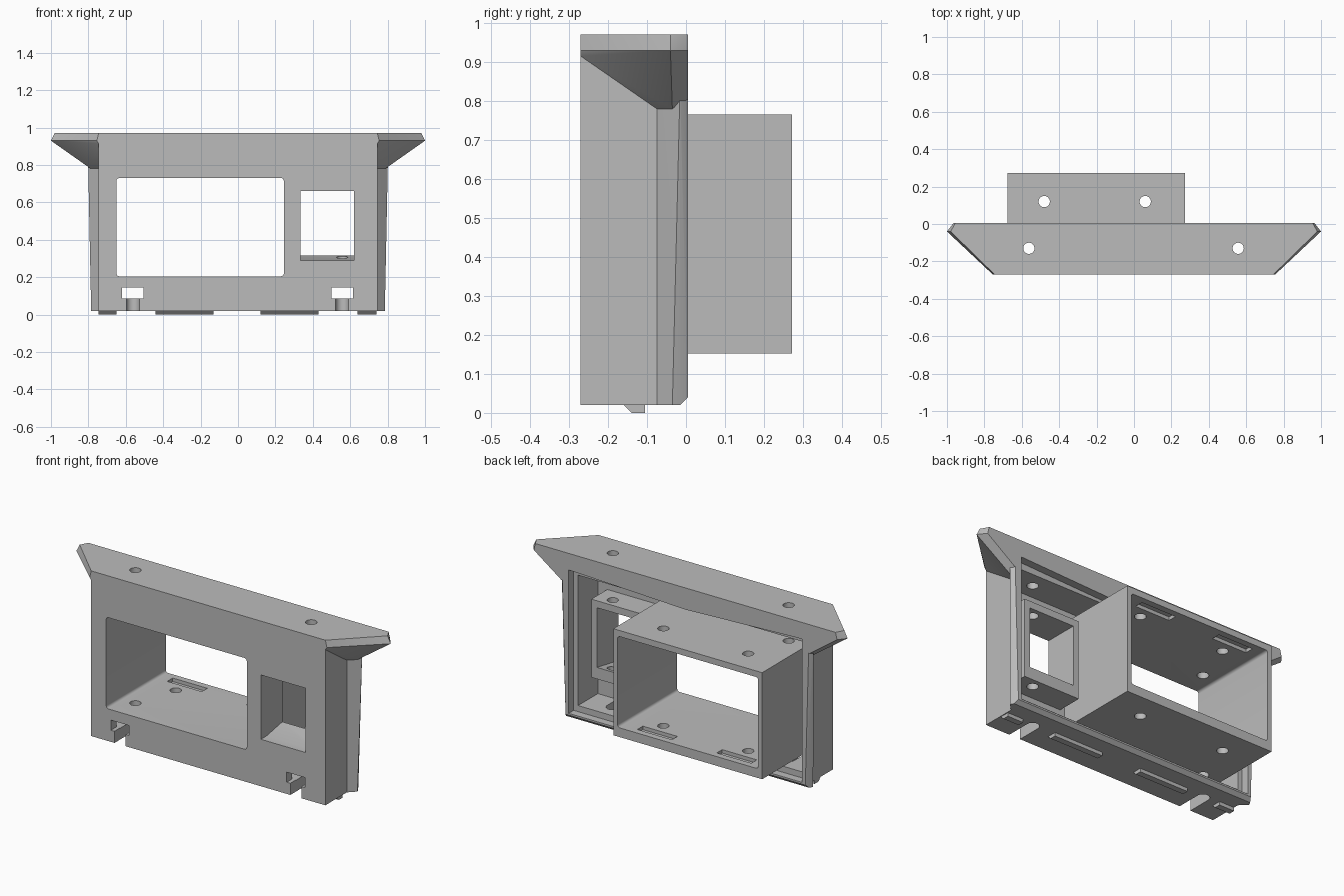
import bpy
import bmesh
from mathutils import Matrix, Vector

default_cube = bpy.data.objects.get("Cube")
if default_cube:
    bpy.data.objects.remove(default_cube, do_unlink=True)

grey = bpy.data.materials.new("plain grey")
grey.use_nodes = True
grey.diffuse_color = (0.5, 0.5, 0.5, 1)
grey.node_tree.nodes["Principled BSDF"].inputs["Base Color"].default_value = grey.diffuse_color


def finish(name, bm):
    bmesh.ops.recalc_face_normals(bm, faces=bm.faces)
    mesh = bpy.data.meshes.new(name)
    bm.to_mesh(mesh)
    bm.free()
    mesh.materials.append(grey)
    obj = bpy.data.objects.new(name, mesh)
    bpy.context.collection.objects.link(obj)
    return obj


def hull(name, points):
    bm = bmesh.new()
    for point in points:
        bm.verts.new(point)
    result = bmesh.ops.convex_hull(bm, input=bm.verts)
    spare = [v for v in bm.verts if not v.link_faces]
    bmesh.ops.delete(bm, geom=spare, context="VERTS")
    bmesh.ops.dissolve_limit(bm, angle_limit=0.01, verts=bm.verts, edges=bm.edges)
    return finish(name, bm)


def block(name, xs, ys, zs, rounding=0):
    bm = bmesh.new()
    bmesh.ops.create_cube(bm, size=1)
    low, high = (Vector(corner) for corner in zip(xs, ys, zs))
    for v in bm.verts:
        v.co = (low + high) / 2 + v.co * (high - low)
    if rounding:
        along_y = [e for e in bm.edges if abs(e.verts[0].co.y - e.verts[1].co.y) > rounding]
        bmesh.ops.bevel(bm, geom=along_y, offset=rounding, segments=4, profile=0.5, affect="EDGES")
    return finish(name, bm)


def hole(name, x, y, low, high, radius=0.03):
    bm = bmesh.new()
    bmesh.ops.create_cone(bm, cap_ends=True, segments=32, radius1=radius, radius2=radius,
                          depth=high - low, matrix=Matrix.Translation((x, y, (low + high) / 2)))
    return finish(name, bm)


def combine(target, tool, operation):
    tool.hide_render = True
    modifier = target.modifiers.new(tool.name, "BOOLEAN")
    modifier.operation = operation
    modifier.solver = "EXACT"
    modifier.object = tool
    bpy.context.view_layer.objects.active = target
    bpy.ops.object.modifier_apply(modifier=modifier.name)
    bpy.data.objects.remove(tool, do_unlink=True)


def both_sides(points):
    return [(side * x, y, z) for x, y, z in points for side in (-1, 1)]


FRONT, BACK, BASE, TOP = -0.27, 0.005, 0.02, 0.97

# Main housing with a flared rear flange
housing = block("housing", (-0.745, 0.745), (FRONT, -0.03), (BASE, TOP))
flange = hull("flange", both_sides([
    (0.745, -0.075, BASE), (0.785, -0.035, BASE), (0.775, -0.015, BASE), (0.763, BACK, 0.04),
    (0.745, -0.075, 0.85), (0.802, -0.015, 0.85), (0.785, BACK, 0.85)]))
combine(housing, flange, "UNION")

# Overhanging head with sloped undersides
head = hull("head", both_sides([
    (0.745, FRONT, TOP), (0.98, -0.04, TOP), (0.955, BACK, TOP),
    (0.755, FRONT, 0.93), (1, -0.04, 0.93), (0.965, BACK, 0.93),
    (0.745, FRONT, 0.915), (0.745, -0.075, 0.78), (0.787, -0.035, 0.78), (0.79, BACK, 0.805)]))
combine(housing, head, "UNION")

# Hollow back: deep cavity and a wider recess with a sagging upper edge
combine(housing, block("cavity", (-0.715, 0.715), (-0.22, 0.1), (0.085, 0.835)), "DIFFERENCE")
for side in (-1, 1):
    recess = hull("recess", [(side * x, y, z) for y in (-0.04, 0.1) for x, z in
                             ((-0.01, 0.05), (0.743, 0.05), (0.743, 0.875), (-0.01, 0.845))])
    combine(housing, recess, "DIFFERENCE")

# Display sleeve and small window frame
combine(housing, block("sleeve", (-0.675, 0.272), (-0.25, 0.272), (0.152, 0.765)), "UNION")
combine(housing, block("window_frame", (0.3, 0.655), (-0.25, -0.075), (0.25, 0.7)), "UNION")
combine(housing, block("display_opening", (-0.65, 0.245), (-0.4, 0.4), (0.205, 0.73), 0.015), "DIFFERENCE")
window = hull("window", [(x, y, z) for x in (0.335, 0.62) for y, z in
                         ((-0.3, 0.66), (0, 0.66), (0, 0.33), (-0.1, 0.33), (-0.22, 0.29), (-0.3, 0.29))])
combine(housing, window, "DIFFERENCE")

# Latch recesses near the rear of the sleeve
for x in (-0.47, 0.035):
    for name, z in (("floor_latch", 0.205), ("ceiling_latch", 0.73)):
        latch = block(name, (x - 0.11, x + 0.11), (0.185, 0.235), (z - 0.02, z + 0.02))
        combine(housing, latch, "DIFFERENCE")

# Screw holes, with keyed slots at the foot
for x in (-0.48, 0.06):
    combine(housing, hole("sleeve_hole", x, 0.12, 0.1, 0.9), "DIFFERENCE")
for x in (-0.562, 0.557):
    combine(housing, hole("screw_hole", x, -0.13, 0.1, 1.1), "DIFFERENCE")
    combine(housing, hole("slot_end", x, -0.13, -0.1, 0.12, 0.035), "DIFFERENCE")
    combine(housing, block("slot", (x - 0.035, x + 0.035), (-0.4, -0.13), (-0.1, 0.12)), "DIFFERENCE")
    combine(housing, block("slot_head", (x - 0.058, x + 0.058), (-0.4, -0.1), (0.087, 0.145)), "DIFFERENCE")

# Locating tabs under the base
for left, right in ((-0.745, -0.65), (-0.44, -0.13), (0.12, 0.43), (0.64, 0.74)):
    tab = hull("base_tab", [(x, y, z) for x in (left, right) for y, z in
                            ((-0.16, BASE), (-0.14, 0), (-0.105, 0), (-0.105, 0.03), (-0.16, 0.03))])
    combine(housing, tab, "UNION")

bpy.ops.object.select_all(action="DESELECT")
housing.select_set(True)
bpy.context.view_layer.objects.active = housing
bpy.ops.object.shade_smooth_by_angle(angle=0.4)
